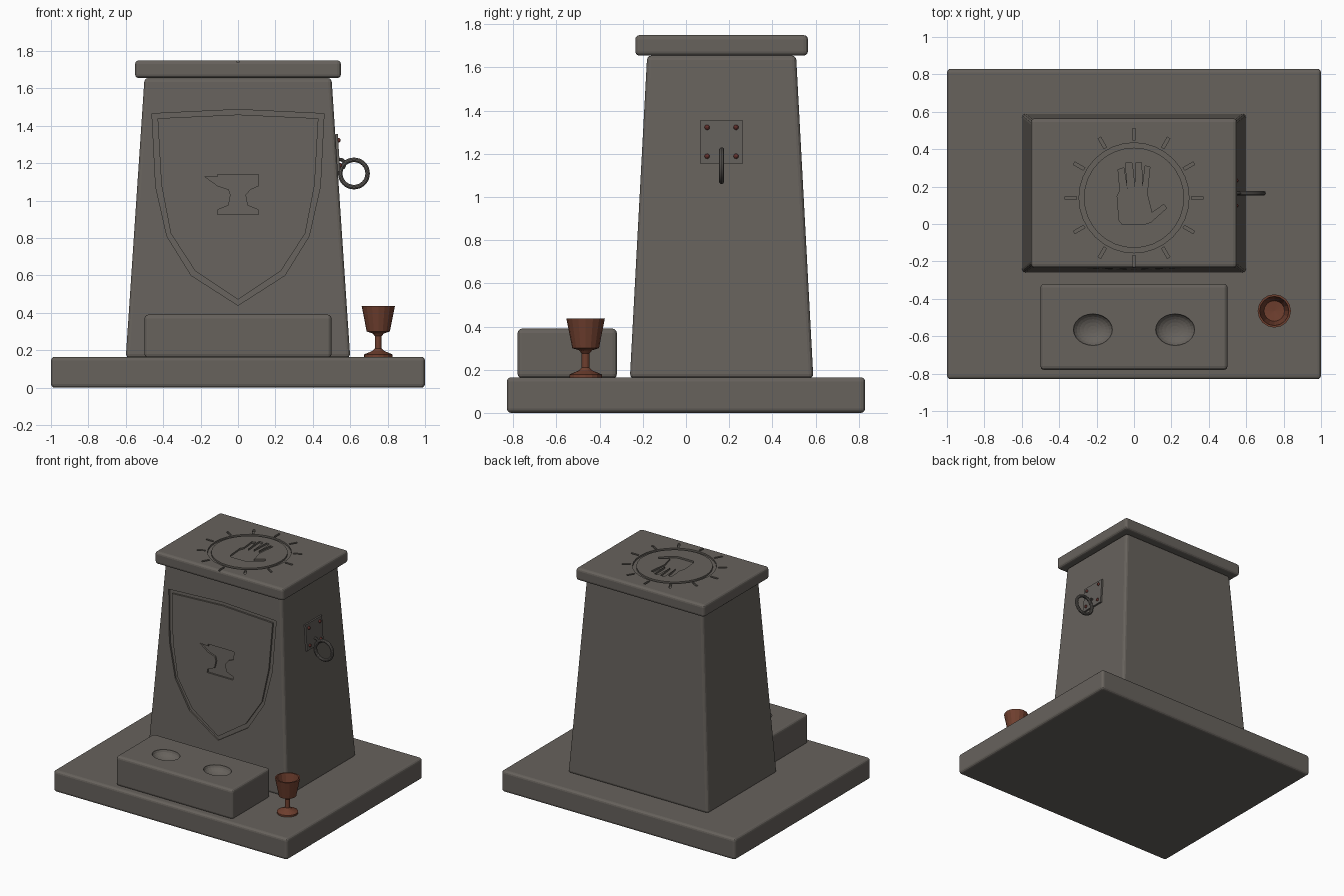
import bpy, bmesh, math
from mathutils import Matrix, Vector

cube = bpy.data.objects.get("Cube")
if cube:
    bpy.data.objects.remove(cube, do_unlink=True)


def material(name, color):
    m = bpy.data.materials.new(name)
    m.use_nodes = True
    m.diffuse_color = (*color, 1)
    m.node_tree.nodes["Principled BSDF"].inputs["Base Color"].default_value = (*color, 1)
    return m


stone = material("grey stone", (0.135, 0.122, 0.108))
iron = material("dull iron", (0.125, 0.115, 0.105))
rust = material("rusty rivet", (0.12, 0.03, 0.025))
copper = material("red brown copper", (0.16, 0.05, 0.028))


def make(name, bm, mat):
    bmesh.ops.recalc_face_normals(bm, faces=bm.faces)
    mesh = bpy.data.meshes.new(name)
    bm.to_mesh(mesh)
    bm.free()
    mesh.materials.append(mat)
    obj = bpy.data.objects.new(name, mesh)
    bpy.context.collection.objects.link(obj)
    return obj


def block(name, low, high, z0, z1, bevel=0.02):
    """Bevelled block; low and high are (x0, x1, y0, y1) at its bottom and top."""
    bm = bmesh.new()
    bmesh.ops.create_cube(bm, size=2)
    for v in bm.verts:
        r = high if v.co.z > 0 else low
        v.co = (r[1] if v.co.x > 0 else r[0],
                r[3] if v.co.y > 0 else r[2],
                z1 if v.co.z > 0 else z0)
    bmesh.ops.bevel(bm, geom=bm.edges[:], offset=bevel, segments=3,
                    profile=0.5, affect='EDGES', clamp_overlap=True)
    return make(name, bm, stone)


def carve(obj, bm):
    """Cut the shapes in bm out of obj, then drop the cutter."""
    cutter = make(obj.name + "_cutter", bm, stone)
    cutter.hide_render = True
    mod = obj.modifiers.new("carving", 'BOOLEAN')
    mod.operation, mod.solver, mod.object = 'DIFFERENCE', 'EXACT', cutter
    graph = bpy.context.evaluated_depsgraph_get()
    graph.update()
    mesh = bpy.data.meshes.new_from_object(obj.evaluated_get(graph))
    obj.modifiers.clear()
    obj.data = mesh
    bpy.data.objects.remove(cutter, do_unlink=True)


def prism(bm, place, outline):
    """Solid cutter: place(a, b, level) maps outline points, level 0 is deep."""
    ends = [[bm.verts.new(place(a, b, k)) for a, b in outline] for k in (0, 1)]
    for loop in ends:
        bm.faces.new(loop)
    n = len(outline)
    for i in range(n):
        j = (i + 1) % n
        bm.faces.new((ends[0][i], ends[0][j], ends[1][j], ends[1][i]))


def band(bm, place, outer, inner):
    """Closed groove cutter between two outlines."""
    rows = [[bm.verts.new(place(a, b, k)) for a, b in line]
            for line, k in ((outer, 0), (outer, 1), (inner, 1), (inner, 0))]
    n = len(outer)
    for r in range(4):
        p, q = rows[r], rows[(r + 1) % 4]
        for i in range(n):
            j = (i + 1) % n
            bm.faces.new((p[i], p[j], q[j], q[i]))


def mirrored(half):
    return half + [(-x, z) for x, z in reversed(half[1:-1])]


def circle(r, n, cx, cy):
    return [(cx + r * math.cos(math.tau * i / n), cy + r * math.sin(math.tau * i / n))
            for i in range(n)]


# Stone blocks
block("base_slab", (-1, 1, -.83, .83), (-1, 1, -.83, .83), 0, .165)
column = block("column", (-.6, .6, -.26, .59), (-.5, .5, -.18, .51), .16, 1.655)
cap = block("cap_slab", (-.55, .55, -.235, .565), (-.55, .55, -.235, .565), 1.655, 1.75)
bench = block("offering_block", (-.5, .5, -.78, -.32), (-.5, .5, -.78, -.32), .16, .39)


# Shield and anvil carved in the sloping front
def on_front(x, z, level):
    face = -.26 + .08 * (z - .16) / 1.495
    return (x, face + (-.05 if level else .013), z)


shield = mirrored([(0, 1.487), (.46, 1.465), (.44, 1.075), (.38, .81), (.25, .6), (0, .44)])
shield_in = mirrored([(0, 1.46), (.43, 1.44), (.41, 1.085), (.36, .825), (.23, .625), (0, .47)])
anvil = [(-.18, 1.13), (-.11, 1.125), (-.11, 1.14), (.11, 1.14), (.11, 1.08), (.065, 1.06),
         (.04, 1.03), (.05, .975), (.11, .95), (.11, .925), (-.11, .925), (-.11, .95),
         (-.05, .975), (-.04, 1.03), (-.05, 1.06), (-.11, 1.08)]
bm = bmesh.new()
band(bm, on_front, shield, shield_in)
prism(bm, on_front, anvil)
carve(column, bm)


# Sun ring, rays and open hand carved in the top
def on_top(x, y, level):
    return (x, y, 1.80 if level else 1.737)


cy = .14
hand = [(-.08, .02), (-.065, 0), (.06, 0), (.09, .01), (.175, .085), (.16, .105), (.095, .06),
        (.09, .08), (.07, .16), (.085, .305), (.06, .31), (.045, .19), (.04, .33), (.012, .33),
        (.005, .19), (-.01, .325), (-.045, .325), (-.035, .18), (-.055, .3), (-.085, .29),
        (-.075, .18), (-.09, .15)]
bm = bmesh.new()
band(bm, on_top, circle(.294, 32, 0, cy), circle(.268, 32, 0, cy))
prism(bm, on_top, hand)
for i in range(12):
    turn = Matrix.Rotation(math.tau * i / 12, 2)
    ray = [turn @ Vector(p) for p in ((.308, -.008), (.37, -.008), (.37, .008), (.308, .008))]
    prism(bm, on_top, [(p.x, p.y + cy) for p in ray])
carve(cap, bm)

# Two shallow bowls in the offering block
bm = bmesh.new()
for x in (-.22, .22):
    bmesh.ops.create_uvsphere(bm, u_segments=24, v_segments=13, radius=1,
                              matrix=Matrix.Translation((x, -.565, .392))
                              @ Matrix.Diagonal((.105, .085, .055, 1)))
carve(bench, bm)

# Iron plate on the left side, tilted with the column
tilt = Matrix.Translation((.53, .165, 1.255)) @ Matrix.Rotation(-math.atan(.1 / 1.495), 4, 'Y')
bm = bmesh.new()
bmesh.ops.create_cube(bm, size=1, matrix=tilt @ Matrix.Diagonal((.02, .2, .2, 1)))
make("handle_plate", bm, iron)

bm = bmesh.new()
for y in (-.067, .067):
    for z in (-.067, .067):
        bmesh.ops.create_uvsphere(bm, u_segments=10, v_segments=6, radius=.012,
                                  matrix=tilt @ Matrix.Translation((.012, y, z)))
make("plate_rivets", bm, rust)


# Hanging ring and the staple that holds it
def ring(name, centre, major, minor):
    bpy.ops.mesh.primitive_torus_add(location=centre, rotation=(math.pi / 2, 0, 0),
                                     major_radius=major, minor_radius=minor,
                                     major_segments=32, minor_segments=10)
    obj = bpy.context.object
    obj.name = name
    obj.data.materials.append(iron)
    bpy.ops.object.shade_smooth_by_angle()


ring("handle_ring", (.62, .165, 1.145), .073, .012)
ring("handle_staple", (.545, .165, 1.195), .025, .009)

# Goblet turned from a profile
profile = [(0, .163), (.075, .163), (.075, .178), (.03, .197), (.018, .21), (.018, .275),
           (.03, .29), (.062, .30), (.089, .437), (.078, .437), (.055, .32), (0, .315)]
bm = bmesh.new()
verts = [bm.verts.new((r, 0, z)) for r, z in profile]
edges = [bm.edges.new(pair) for pair in zip(verts, verts[1:])]
bmesh.ops.spin(bm, geom=verts + edges, cent=(0, 0, 0), axis=(0, 0, 1),
               angle=math.tau, steps=16, use_duplicate=False)
bmesh.ops.remove_doubles(bm, verts=bm.verts, dist=.0005)
goblet = make("goblet", bm, copper)
goblet.location = (.75, -.465, 0)
